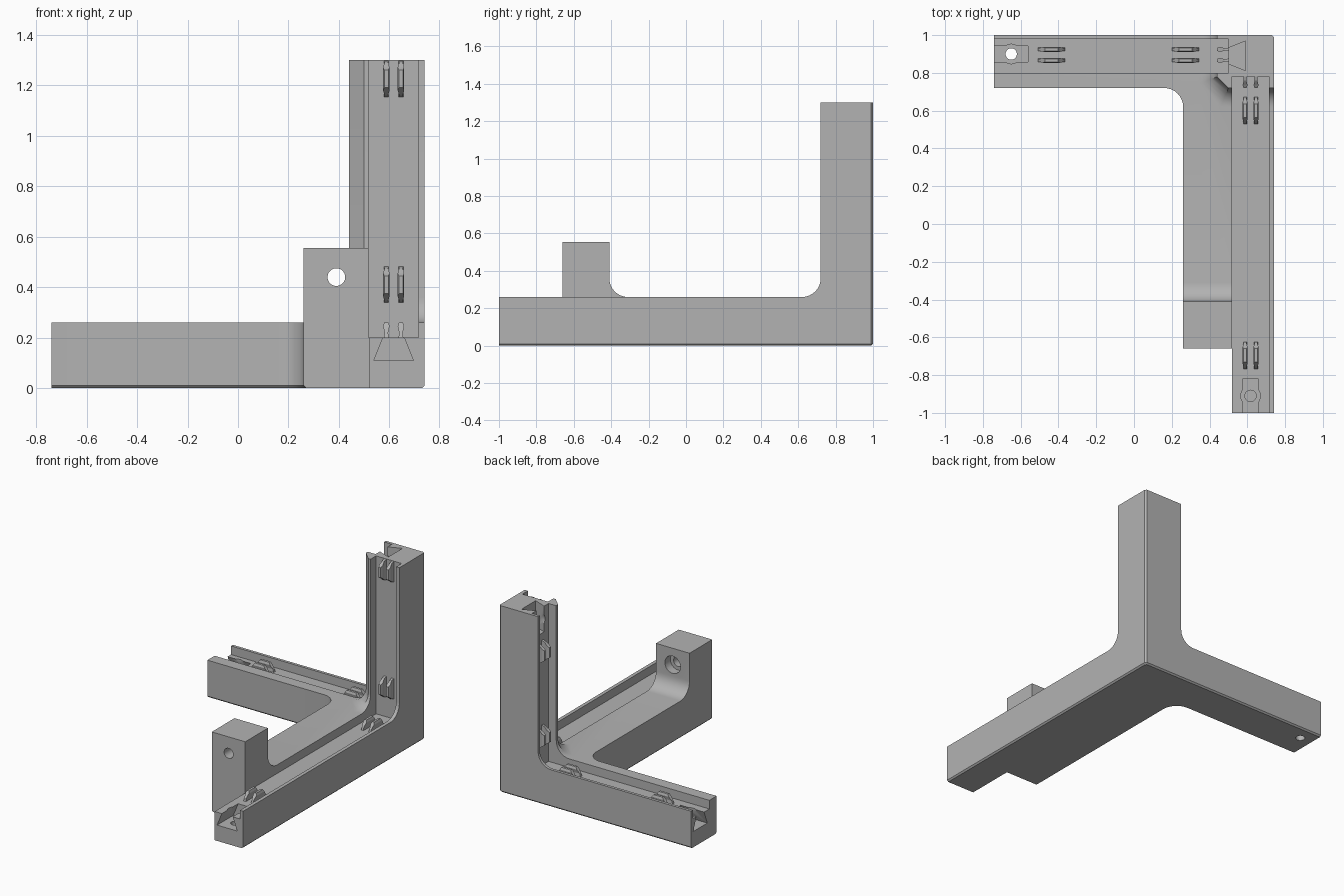
import bpy, bmesh, math
from mathutils import Matrix, Vector

cube = bpy.data.objects.get("Cube")
if cube:
    bpy.data.objects.remove(cube, do_unlink=True)

grey = bpy.data.materials.new("plain grey")
grey.use_nodes = True
COLOUR = (0.45, 0.45, 0.45, 1)
grey.diffuse_color = COLOUR
grey.node_tree.nodes["Principled BSDF"].inputs["Base Color"].default_value = COLOUR

X, Y, Z = Vector((1, 0, 0)), Vector((0, 1, 0)), Vector((0, 0, 1))


def frame(origin, along, normal):
    """Local axes: x along the arm, y across it, z out of the channel floor."""
    m = Matrix((along, normal.cross(along), normal)).transposed().to_4x4()
    m.translation = origin
    return m


def loft(name, rings, matrix=Matrix()):
    """Closed solid skinned through rings of equal point count."""
    bm = bmesh.new()
    vs = [[bm.verts.new(matrix @ Vector(p)) for p in ring] for ring in rings]
    n = len(vs[0])
    for a, b in zip(vs, vs[1:]):
        for i in range(n):
            j = (i + 1) % n
            bm.faces.new((a[i], a[j], b[j], b[i]))
    bm.faces.new(vs[0])
    bm.faces.new(vs[-1])
    bmesh.ops.recalc_face_normals(bm, faces=bm.faces)
    mesh = bpy.data.meshes.new(name)
    bm.to_mesh(mesh)
    bm.free()
    mesh.materials.append(grey)
    ob = bpy.data.objects.new(name, mesh)
    bpy.context.collection.objects.link(ob)
    return ob


def box(name, lo, hi):
    ring = [(lo[0], lo[1]), (hi[0], lo[1]), (hi[0], hi[1]), (lo[0], hi[1])]
    return loft(name, [[(x, y, z) for x, y in ring] for z in (lo[2], hi[2])])


def rod(name, radius, z0, z1, matrix):
    turn = [2 * math.pi * i / 32 for i in range(32)]
    return loft(name, [[(radius * math.cos(a), radius * math.sin(a), z) for a in turn]
                       for z in (z0, z1)], matrix)


def combine(target, tool, operation):
    tool.hide_render = True
    mod = target.modifiers.new("combine", 'BOOLEAN')
    mod.operation, mod.object, mod.solver = operation, tool, 'EXACT'
    bpy.context.view_layer.objects.active = target
    bpy.ops.object.modifier_apply(modifier=mod.name)
    bpy.data.objects.remove(tool, do_unlink=True)


R = 0.1      # fillet radius
E = 0.01     # edge chamfer
QUARTER = [math.pi / 2 * i / 8 for i in range(9)]


# Flat base: two arms and the inner bar, chamfered along the bottom
def base_ring(d, z):
    arc = [(0.16 + (R + d) * math.sin(a), 0.62 + (R + d) * math.cos(a)) for a in QUARTER]
    plan = [(-0.74, 0.72 + d)] + arc + [
        (0.26 + d, -0.66), (0.52, -0.66), (0.52, -1), (0.74 - d, -1),
        (0.74 - d, 1 - E - d), (0.74 - E - d, 1 - d), (-0.74, 1 - d)]
    return [(x, y, z) for x, y in plan]


frame_body = loft("corner_frame", [base_ring(E, 0), base_ring(0, E), base_ring(0, 0.26)])


# Upright with a flared foot
def upright_ring(d, z):
    k = d * math.tan(math.pi / 8)
    plan = [(0.5 - k, 0.72 - d), (0.74, 0.72 - d), (0.74, 1 - E),
            (0.74 - E, 1), (0.44 - d, 1), (0.44 - d, 0.78 - k)]
    return [(x, y, z) for x, y in plan]


rings = [upright_ring(R, 0.1)]
rings += [upright_ring(R * (1 - math.sin(a)), 0.26 + R * (1 - math.cos(a))) for a in QUARTER]
rings.append(upright_ring(0, 1.3))
combine(frame_body, loft("upright", rings), 'UNION')

# Mounting post on the inner bar
side = [(-0.31, 0.1), (-0.66, 0.1), (-0.66, 0.555), (-0.41, 0.555)]
side += [(-0.31 - R * math.cos(a), 0.36 - R * math.sin(a)) for a in QUARTER]
combine(frame_body, loft("post", [[(x, y, z) for y, z in side] for x in (0.26, 0.52)]), 'UNION')

# Channels along the arms and up the two inner sides of the upright
combine(frame_body, box("channel_cut", (0.518, -1.1, 0.2), (0.715, 0.78, 1.4)), 'DIFFERENCE')
combine(frame_body, box("channel_cut", (-0.84, 0.8, 0.2), (0.5, 0.98, 1.4)), 'DIFFERENCE')

# Screw hole through the post, wider at the back
hole = frame((0.39, 0, 0.44), X, Y)
combine(frame_body, rod("screw_cut", 0.035, -0.8, -0.3, hole), 'DIFFERENCE')
combine(frame_body, rod("screw_head_cut", 0.06, -0.47, -0.3, hole), 'DIFFERENCE')

# Dovetail pocket and pin hole at the end of each arm
half = [(0.042, 0.03), (0.042, 0), (0.078, -0.09)]
dovetail = half + [(-y, z) for y, z in reversed(half)]
for origin, along, normal, depth in (
        ((-0.74, 0.9, 0.2), X, Z, 0.3),
        ((0.617, -1, 0.2), Y, Z, 0.15),
        ((0.5, 0.89, 1.3), -Z, -X, 0.15)):
    m = frame(origin, along, normal)
    combine(frame_body, loft("dovetail_cut", [[(x, y, z) for y, z in dovetail]
                                              for x in (-0.05, 0.18)], m), 'DIFFERENCE')
    centre = m @ Matrix.Translation((0.09, 0, 0))
    combine(frame_body, rod("pocket_round_cut", 0.052, -0.088, 0.03, centre), 'DIFFERENCE')
    combine(frame_body, rod("pin_cut", 0.03, -depth, -0.05, centre), 'DIFFERENCE')

for o in bpy.context.selected_objects:
    o.select_set(False)
frame_body.select_set(True)
bpy.context.view_layer.objects.active = frame_body
bpy.ops.object.shade_smooth_by_angle(angle=math.radians(30))

# Pairs of snap clips on the channel floors: height, half width, half length
CLIP = [(-0.005, 0.01, 0.073), (0.02, 0.007, 0.065), (0.045, 0.013, 0.045), (0.06, 0.008, 0.035)]
for origin, along, normal in (
        ((-0.437, 0.895, 0.2), X, Z), ((0.272, 0.895, 0.2), X, Z),
        ((0.617, -0.695, 0.2), Y, Z), ((0.617, 0.6, 0.2), Y, Z),
        ((0.617, 0.78, 0.41), Z, -Y), ((0.617, 0.78, 1.226), Z, -Y),
        ((0.5, 0.895, 0.41), Z, -X), ((0.5, 0.895, 1.0), Z, -X)):
    m = frame(origin, along, normal)
    for s in (-0.029, 0.029):
        loft("snap_clip", [[(-l, s - w, h), (l, s - w, h), (l, s + w, h), (-l, s + w, h)]
                           for h, w, l in CLIP], m)
